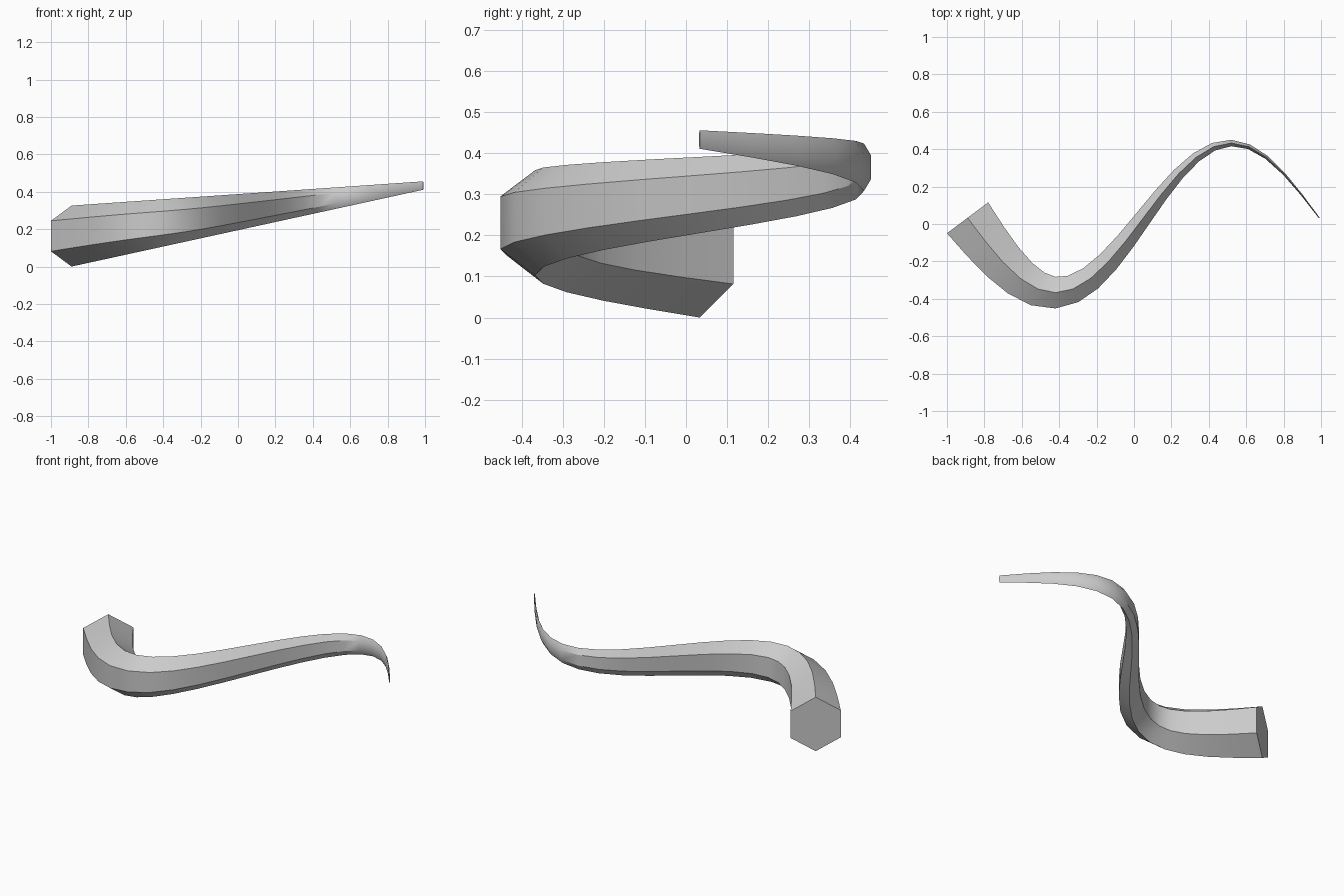
import bpy, bmesh
from math import sin, cos, pi, radians
from mathutils import Vector

cube = bpy.data.objects.get("Cube")
if cube:
    bpy.data.objects.remove(cube)

# Plain grey material
grey = bpy.data.materials.new("light_grey")
grey.use_nodes = True
colour = (0.6, 0.6, 0.6, 1)
grey.diffuse_color = colour
grey.node_tree.nodes["Principled BSDF"].inputs["Base Color"].default_value = colour

SEGMENTS, SIDES = 20, 6
LENGTH, SWING = 1.88, 0.4
BASE, RISE = Vector((-0.89, 0.033, 0.163)), 0.27
HALF_HEIGHT, HALF_WIDTH, TIP_SCALE = 0.163, 0.1375, 0.138


def section(bm, t):
    """Upright hexagon across the wave; its width tapers faster than its height."""
    centre = BASE + Vector((LENGTH * t, -SWING * sin(2 * pi * t), RISE * t))
    across = Vector((SWING * 2 * pi * cos(2 * pi * t), LENGTH, 0)).normalized()
    s = 1 + (TIP_SCALE - 1) * t
    ring = []
    for i in range(SIDES):
        a = 2 * pi * i / SIDES
        side = across * (HALF_WIDTH * s * s * sin(a) / sin(pi / 3))
        up = Vector((0, 0, HALF_HEIGHT * s * cos(a)))
        ring.append(bm.verts.new(centre + side + up))
    return ring


# Tapered wavy tentacle
bm = bmesh.new()
rings = [section(bm, k / SEGMENTS) for k in range(SEGMENTS + 1)]
for a, b in zip(rings, rings[1:]):
    for i in range(SIDES):
        j = (i + 1) % SIDES
        bm.faces.new((a[i], a[j], b[j], b[i]))

# End caps
bm.faces.new(rings[0])
bm.faces.new(rings[-1])
bmesh.ops.recalc_face_normals(bm, faces=bm.faces)

mesh = bpy.data.meshes.new("tapered_tentacle")
bm.to_mesh(mesh)
bm.free()
mesh.materials.append(grey)
tentacle = bpy.data.objects.new("tapered_tentacle", mesh)
bpy.context.collection.objects.link(tentacle)

# Smooth along the length, sharp along the hexagon edges
for o in bpy.context.selected_objects:
    o.select_set(False)
tentacle.select_set(True)
bpy.context.view_layer.objects.active = tentacle
bpy.ops.object.shade_smooth_by_angle(angle=radians(30))
